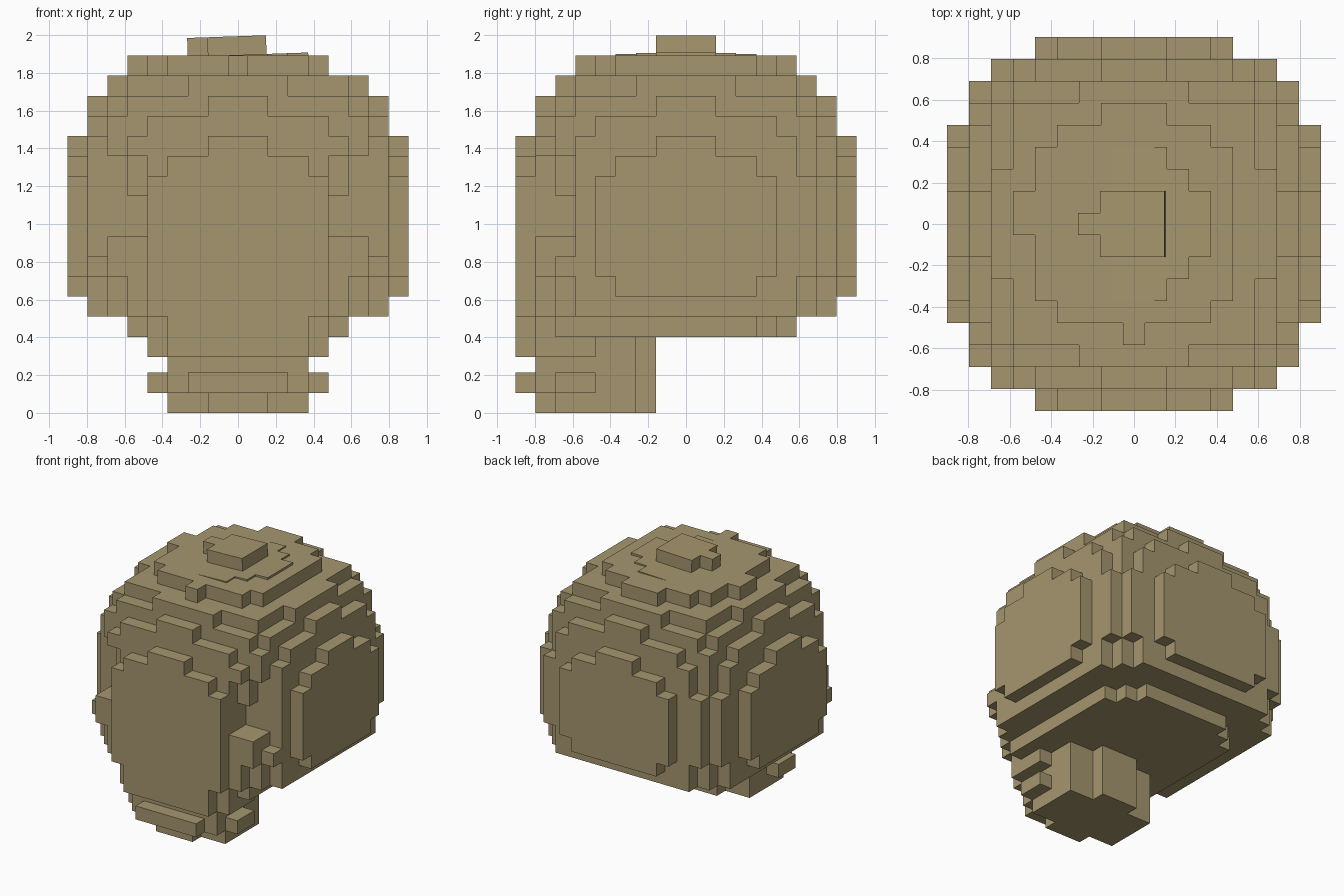
import bpy, bmesh, math
from mathutils import Matrix

if "Cube" in bpy.data.objects:
    bpy.data.objects.remove(bpy.data.objects["Cube"])

V = 0.1063            # block size
HEAD_Z = 0.403        # underside of the head

mat = bpy.data.materials.new("khaki")
mat.diffuse_color = (0.376, 0.305, 0.156, 1)
mat.use_nodes = True
mat.node_tree.nodes["Principled BSDF"].inputs["Base Color"].default_value = mat.diffuse_color


def block_mesh(name, cells, z0):
    """Outer skin of a set of block cells, with flat areas merged."""
    bm = bmesh.new()
    verts = {}

    def vert(p):
        if p not in verts:
            verts[p] = bm.verts.new(((p[0] - .5) * V, (p[1] - .5) * V, z0 + p[2] * V))
        return verts[p]

    for c in cells:
        for axis in range(3):
            for side in (0, 1):
                n = list(c)
                n[axis] += 1 if side else -1
                if tuple(n) in cells:
                    continue
                u, w = (axis + 1) % 3, (axis + 2) % 3
                ring = []
                for du, dw in ((0, 0), (1, 0), (1, 1), (0, 1)):
                    p = list(c)
                    p[axis] += side
                    p[u] += du
                    p[w] += dw
                    ring.append(vert(tuple(p)))
                bm.faces.new(ring if side else ring[::-1])
    bmesh.ops.dissolve_limit(bm, angle_limit=0.01, verts=bm.verts, edges=bm.edges)
    bmesh.ops.triangulate(bm, faces=bm.faces)
    return finish(name, bm)


def finish(name, bm):
    me = bpy.data.meshes.new(name)
    bm.to_mesh(me)
    bm.free()
    me.materials.append(mat)
    ob = bpy.data.objects.new(name, me)
    bpy.context.collection.objects.link(ob)
    return ob


def span(x0, x1, y0, y1, z0, z1):
    """Inclusive range of block cells."""
    return {(x, y, z) for x in range(x0, x1 + 1)
            for y in range(y0, y1 + 1) for z in range(z0, z1 + 1)}


def both(x0, x1, *r):
    return span(x0, x1, *r) | span(-x1, -x0, *r)


# rounded head: half widths of the crossed rectangles in each layer
wide = [(8, 4), (7, 6)]
layers = [[(5, 3), (4, 4)], [(7, 5), (6, 6)], [(8, 3), (7, 5), (6, 6)],
          wide, wide, wide, wide, wide,
          [(8, 3), (7, 5), (6, 6)], [(8, 1), (7, 5), (6, 6)],
          [(7, 4), (6, 6)], [(7, 1), (6, 5)], [(6, 2), (5, 5)],
          [(5, 0), (4, 3)]]
head = set()
for k, rects in enumerate(layers):
    for a, b in rects:
        head |= span(-a, a, -b, b, k, k) | span(-b, b, -a, a, k, k)
head |= span(-5, -5, 0, 1, 13, 13) | span(-1, 1, 5, 5, 13, 13)
head.discard((5, 0, 13))

# eye sockets
head -= both(5, 5, -8, -7, 7, 8) | both(6, 8, -8, -6, 7, 8)
head -= both(5, 8, -8, -6, 5, 6)
head -= both(7, 8, -8, -6, 4, 4)

# face plate and upper jaw
head |= span(-4, 4, -8, -7, 1, 5) | span(-3, 3, -8, -7, -1, 1)
head |= span(-4, 4, -7, -5, -1, 0) | span(-5, 5, -6, -4, 0, 0)
block_mesh("head", head, HEAD_Z)

# lower jaw
jaw = span(-3, 3, -6, -3, 0, 3) | span(-1, 1, -7, -2, 0, 3)
jaw |= span(-3, 3, -7, -7, 1, 2) | span(-2, 2, -8, -8, 1, 1)
jaw |= both(4, 4, -6, -5, 1, 1)
block_mesh("lower_jaw", jaw, 0.0)

# slightly tilted crown cap with a raised knob
TILT = Matrix.Rotation(math.radians(-2), 4, 'Y')


def tilted_box(name, x0, x1, hy, z0, z1):
    bm = bmesh.new()
    bmesh.ops.create_cube(bm, size=1)
    m = Matrix.Translation(((x0 + x1) / 2, 0, (z0 + z1) / 2)) @ Matrix.Diagonal((x1 - x0, 2 * hy, z1 - z0, 1))
    pivot = Matrix.Translation((0, 0, 1.89))
    bmesh.ops.transform(bm, matrix=pivot @ TILT @ pivot.inverted() @ m, verts=bm.verts)
    return finish(name, bm)


for i, h in enumerate((1.5, 2.5, 3.5)):
    tilted_box(f"crown_cap_{i + 1}", -(5 - h) * V, (5 - h) * V, h * V, 1.80, 1.895)
tilted_box("crown_knob", -1.5 * V, 1.5 * V - .008, 1.5 * V, 1.86, 1.994)
tilted_box("crown_knob_step", -2.5 * V, -1.5 * V, .5 * V, 1.86, 1.994)
